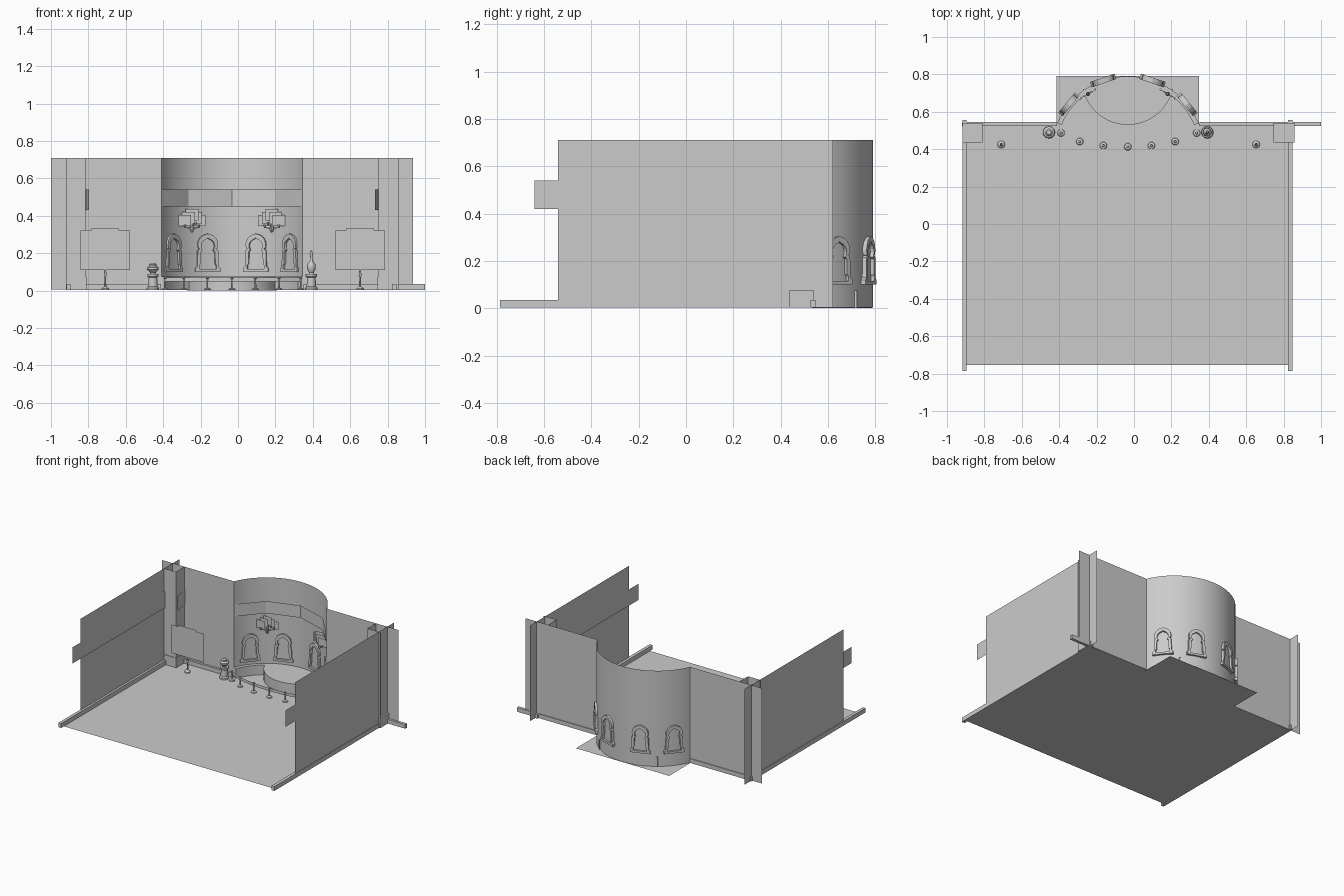
import bpy, bmesh, math
from mathutils import Matrix, Vector

if "Cube" in bpy.data.objects:
    bpy.data.objects.remove(bpy.data.objects["Cube"])

CX = -0.033            # symmetry line of the hall
AY, AR = 0.38, 0.41    # centre and radius of the alcove
HALF = math.radians(67.2)
TOP = 0.71


def make(name, verts, faces, smooth=False):
    me = bpy.data.meshes.new(name)
    me.from_pydata([tuple(v) for v in verts], [], faces)
    bm = bmesh.new()
    bm.from_mesh(me)
    bmesh.ops.recalc_face_normals(bm, faces=bm.faces)
    bm.to_mesh(me)
    bm.free()
    ob = bpy.data.objects.new(name, me)
    bpy.context.collection.objects.link(ob)
    if smooth:
        bpy.ops.object.select_all(action='DESELECT')
        bpy.context.view_layer.objects.active = ob
        ob.select_set(True)
        bpy.ops.object.shade_smooth_by_angle(angle=math.radians(35))
    return ob


def box(name, x0, x1, y0, y1, z0, z1):
    v = [(x, y, z) for x in (x0, x1) for y in (y0, y1) for z in (z0, z1)]
    f = [(0, 1, 3, 2), (4, 6, 7, 5), (0, 4, 5, 1), (2, 3, 7, 6), (0, 2, 6, 4), (1, 5, 7, 3)]
    return make(name, v, f)


def strip(name, path, z0, z1, smooth=False):
    """Upright sheet following a plan path."""
    n = len(path)
    v = [(x, y, z0) for x, y in path] + [(x, y, z1) for x, y in path]
    return make(name, v, [(i, i + 1, n + i + 1, n + i) for i in range(n - 1)], smooth)


def prism(name, path, z0, z1, smooth=False):
    n = len(path)
    v = [(x, y, z0) for x, y in path] + [(x, y, z1) for x, y in path]
    f = [(i, (i + 1) % n, n + (i + 1) % n, n + i) for i in range(n)]
    return make(name, v, f + [tuple(range(n)), tuple(range(n, 2 * n))], smooth)


def lathe(name, profile, x, y, seg=14):
    v, f, n = [], [], len(profile)
    for s in range(seg):
        a = 2 * math.pi * s / seg
        v += [(x + r * math.cos(a), y + r * math.sin(a), z) for r, z in profile]
    for s in range(seg):
        t = (s + 1) % seg
        f += [(s * n + i, t * n + i, t * n + i + 1, s * n + i + 1) for i in range(n - 1)]
    f += [tuple(s * n for s in range(seg)), tuple(s * n + n - 1 for s in range(seg))]
    return make(name, v, f, True)


def arc(cx, cy, r, a0, a1, n):
    """Plan arc, angles measured from +y towards +x."""
    return [(cx + r * math.sin(a0 + (a1 - a0) * i / n), cy + r * math.cos(a0 + (a1 - a0) * i / n))
            for i in range(n + 1)]


# floor and alcove floor
make("floor", [(-0.9, -0.755, 0.003), (0.825, -0.755, 0.003), (0.825, 0.535, 0.003), (-0.9, 0.535, 0.003)],
     [(0, 1, 2, 3)])
make("alcove_floor", [(-0.415, 0.535, 0.001), (0.347, 0.535, 0.001), (0.347, 0.79, 0.001), (-0.415, 0.79, 0.001)],
     [(0, 1, 2, 3)])

# thin walls
strip("back_wall_left", [(-1, 0.54), (-0.41, 0.54)], 0.005, TOP)
strip("back_wall_right", [(0.345, 0.54), (0.935, 0.54)], 0.005, TOP)
for side, x, s in (("left", -0.912, 1), ("right", 0.843, -1)):
    strip("side_wall_" + side, [(x, -0.54), (x, 0.62)], 0.003, TOP)
    strip("side_frieze_" + side, [(x + s * 0.006, -0.64), (x + s * 0.006, 0.44)], 0.42, 0.54)
    box("side_skirting_" + side, x - 0.006 if s > 0 else x - 0.02, x + 0.016 if s > 0 else x + 0.004,
        -0.785, 0.557, 0.003, 0.035)

# corner pilasters with plinths and frieze panels
for side, xi, xo, s in (("left", -0.815, -0.918, 1), ("right", 0.75, 0.857, -1)):
    strip("pilaster_" + side, [(xo, 0.44), (xi, 0.44), (xi, 0.54)], 0.003, TOP)
    box("pilaster_plinth_" + side, min(xi + s * 0.004, xo), max(xi + s * 0.004, xo), 0.436, 0.54, 0.003, 0.075)
    strip("pilaster_frieze_" + side, [(xi + s * 0.018, 0.43), (xi + s * 0.002, 0.54)], 0.43, 0.54)
strip("pilaster_front_frieze", [(0.75, 0.437), (0.835, 0.437)], 0.43, 0.54)

# rear skirting
box("rear_skirting_left", -0.92, -0.412, 0.525, 0.546, 0.004, 0.035)
box("rear_skirting_right", 0.35, 1.0, 0.525, 0.546, 0.004, 0.035)

# curved alcove wall, ledge and faceted frieze
strip("alcove_wall", arc(CX, AY, AR, -HALF, HALF, 28), 0.003, TOP, True)
outer = arc(CX, AY, AR, -HALF, HALF, 28)
inner = arc(CX, AY, AR - 0.025, HALF, -HALF, 28)
n = len(outer)
ring = outer + inner
v = [(x, y, z) for z in (0.003, 0.075) for x, y in ring]
f = []
for i in range(n - 1):
    a, b, c, d = i, i + 1, 2 * n - 2 - i, 2 * n - 1 - i
    f += [(a, b, c, d), tuple(k + 2 * n for k in (a, b, c, d)),
          (a, b, b + 2 * n, a + 2 * n), (d, c, c + 2 * n, d + 2 * n)]
for a, d in ((0, 2 * n - 1), (n - 1, n)):
    f.append((a, d, d + 2 * n, a + 2 * n))
make("alcove_ledge", v, f, True)
frieze = [(-0.405, 0.545), (-0.265, 0.705), (CX, 0.78), (0.199, 0.705), (0.34, 0.545)]
strip("alcove_frieze", frieze, 0.45, 0.54)

# raised dais
dais = arc(CX, 0.777, 0.247, math.radians(-103), math.radians(-257), 24)
dais += arc(CX, AY, AR - 0.005, math.radians(36), math.radians(-36), 12)
prism("dais", dais, 0.001, 0.075, True)


# horseshoe-arched windows in the alcove
def horseshoe(w, base, spring, r, tip):
    half = [(w, base), (w, base + 0.02), (w * 0.86, base + 0.03), (w * 0.82, spring - 0.03), (r * 0.8, spring - 0.022)]
    half += [(r * math.cos(a), spring + r * math.sin(a)) for a in (math.radians(d) for d in (-20, 0, 20, 40, 60, 75))]
    return half + [(0, tip)] + [(-u, z) for u, z in reversed(half)]


def window(name, ang):
    out = horseshoe(0.07, 0.1, 0.245, 0.057, 0.304)
    inn = horseshoe(0.048, 0.115, 0.238, 0.038, 0.282)
    n = len(out)
    pts = [(u, d, z) for d in (-0.016, 0.014) for loop in (out, inn) for u, z in loop]
    m = Matrix.Translation((CX, AY, 0)) @ Matrix.Rotation(-ang, 4, 'Z') @ Matrix.Translation((0, AR, 0))
    f = []
    for i in range(n):
        j = (i + 1) % n
        f += [(i, j, n + j, n + i), (2 * n + i, 2 * n + j, 3 * n + j, 3 * n + i),
              (i, j, 2 * n + j, 2 * n + i), (n + i, n + j, 3 * n + j, 3 * n + i)]
    make(name, [m @ Vector(p) for p in pts], f)


for i, deg in enumerate((-50.6, -18.8, 18.8, 50.6)):
    window("window_%d" % (i + 1), math.radians(deg))

# candle sconces: flat cards on a branching stem
for side, s in (("left", -1), ("right", 1)):
    x0, y0 = CX + s * 0.213, 0.695
    lathe("sconce_stem_" + side, [(0.004, 0.31), (0.012, 0.325), (0.008, 0.35), (0.004, 0.39)], x0, y0, 8)
    for k, (t, z) in enumerate(((-2, 0.345), (-1, 0.36), (0, 0.375), (1, 0.36), (2, 0.345))):
        x, y = x0 + s * t * 0.019, y0 - t * 0.012
        strip("sconce_card_%s_%d" % (side, k), [(x - 0.034, y), (x + 0.034, y)], z, z + 0.06)
        lathe("sconce_cup_%s_%d" % (side, k), [(0.003, z - 0.01), (0.006, z), (0.006, z + 0.008)], x, y, 6)
    make("sconce_arm_" + side, [(x0 - s * 0.04, y0 + 0.025, 0.338), (x0 + s * 0.04, y0 - 0.025, 0.338),
                                (x0 + s * 0.005, y0, 0.325), (x0 - s * 0.005, y0, 0.325)], [(0, 1, 2, 3)])

# rope barrier
posts = [(-0.357, 0.487), (-0.257, 0.441), (-0.131, 0.419), (0, 0.413), (0.126, 0.419), (0.253, 0.441), (0.368, 0.487)]
posts = [(CX + x, y) for x, y in posts]
for i, (x, y) in enumerate(posts):
    lathe("barrier_post_%d" % i, [(0.02, 0.003), (0.018, 0.009), (0.005, 0.014), (0.004, 0.062),
                                  (0.008, 0.066), (0.006, 0.076)], x, y, 10)
strip("barrier_rope", posts, 0.048, 0.07)

# pedestals with urn and vase
for side, x in (("left", -0.455), ("right", 0.392)):
    lathe("pedestal_" + side, [(0.033, 0.003), (0.033, 0.015), (0.025, 0.022), (0.023, 0.07),
                               (0.03, 0.076), (0.03, 0.088)], x, 0.49, 12)
lathe("urn", [(0.014, 0.088), (0.016, 0.098), (0.031, 0.112), (0.031, 0.124), (0.018, 0.132),
              (0.02, 0.14), (0.012, 0.148)], -0.455, 0.49)
lathe("vase", [(0.014, 0.088), (0.012, 0.096), (0.024, 0.118), (0.022, 0.14), (0.008, 0.158),
               (0.006, 0.185), (0.009, 0.195), (0.003, 0.215)], 0.392, 0.49)

# display boards on stands
for side, x in (("left", -0.71), ("right", 0.653)):
    lathe("board_stand_" + side, [(0.021, 0.003), (0.02, 0.01), (0.006, 0.022), (0.004, 0.07),
                                  (0.008, 0.08), (0.004, 0.11)], x, 0.425, 10)
    strip("board_" + side, [(x - 0.133, 0.425), (x + 0.133, 0.425)], 0.11, 0.32)
    strip("board_top_" + side, [(x - 0.075, 0.425), (x + 0.073, 0.425)], 0.32, 0.331)
